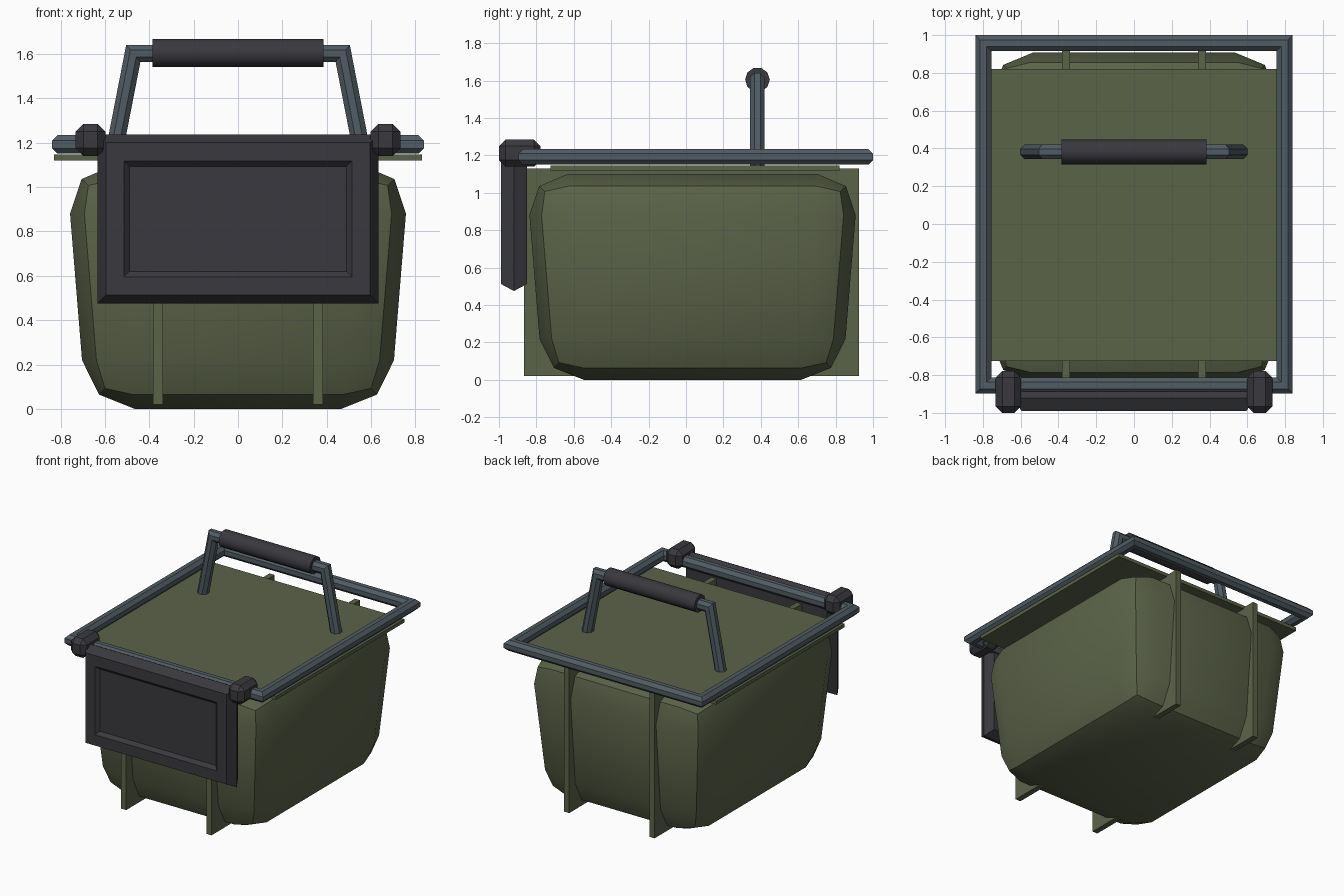
import bpy, bmesh
from math import sin, cos, pi, radians
from mathutils import Vector

default = bpy.data.objects.get("Cube")
if default:
    bpy.data.objects.remove(default, do_unlink=True)


def make_material(name, rgb):
    m = bpy.data.materials.new(name)
    m.use_nodes = True
    m.diffuse_color = (*rgb, 1)
    m.node_tree.nodes["Principled BSDF"].inputs["Base Color"].default_value = (*rgb, 1)
    return m


green = make_material("olive green", (0.105, 0.125, 0.066))
steel = make_material("blue grey steel", (0.082, 0.107, 0.125))
black = make_material("charcoal", (0.042, 0.040, 0.048))


def finish(bm, name, mat, smooth=None):
    bmesh.ops.recalc_face_normals(bm, faces=bm.faces[:])
    mesh = bpy.data.meshes.new(name)
    bm.to_mesh(mesh)
    bm.free()
    mesh.materials.append(mat)
    ob = bpy.data.objects.new(name, mesh)
    bpy.context.collection.objects.link(ob)
    if smooth:
        bpy.ops.object.select_all(action='DESELECT')
        ob.select_set(True)
        bpy.context.view_layer.objects.active = ob
        bpy.ops.object.shade_smooth_by_angle(angle=radians(smooth))
    return ob


def box(name, mat, lo, hi, bevel=0, segments=1, taper=0, smooth=None):
    """Box between two corners; taper draws the bottom edge inward."""
    bm = bmesh.new()
    bmesh.ops.create_cube(bm, size=1)
    lo, hi = Vector(lo), Vector(hi)
    mid, size = (lo + hi) / 2, hi - lo
    for v in bm.verts:
        low = v.co.z < 0
        v.co = mid + v.co * size
        if low:
            v.co.x -= taper if v.co.x > mid.x else -taper
            v.co.y -= taper if v.co.y > mid.y else -taper
    if bevel:
        bmesh.ops.bevel(bm, geom=bm.edges[:], offset=bevel, segments=segments,
                        profile=0.5, affect='EDGES')
    return finish(bm, name, mat, smooth)


def loft(name, mat, rings, closed=False, smooth=None):
    """Skin a list of equal-sized vertex rings."""
    bm = bmesh.new()
    loops = [[bm.verts.new(p) for p in ring] for ring in rings]
    n = len(loops[0])
    pairs = list(zip(loops, loops[1:]))
    if closed:
        pairs.append((loops[-1], loops[0]))
    else:
        bm.faces.new(loops[0])
        bm.faces.new(loops[-1])
    for a, b in pairs:
        for i in range(n):
            j = (i + 1) % n
            bm.faces.new((a[i], a[j], b[j], b[i]))
    return finish(bm, name, mat, smooth)


def tube(name, mat, path, normal, radius, sides=8, turn=0.5, closed=False, smooth=None):
    """Mitred tube along a flat path; normal is the path's plane normal."""
    pts, normal = [Vector(p) for p in path], Vector(normal)
    rings = []
    for i, p in enumerate(pts):
        before = pts[i - 1] if closed or i else None
        after = pts[(i + 1) % len(pts)] if closed or i < len(pts) - 1 else None
        d_in = (p - before).normalized() if before else (after - p).normalized()
        d_out = (after - p).normalized() if after else d_in
        along = (d_in + d_out).normalized()
        side = along.cross(normal) / along.dot(d_in)
        angles = [2 * pi * (k + turn) / sides for k in range(sides)]
        rings.append([p + radius * (cos(a) * side + sin(a) * normal) for a in angles])
    return loft(name, mat, rings, closed, smooth)


# Container body, lid and the ribs that show at front and back
box("container_body", green, (-0.775, -0.855, 0), (0.775, 0.925, 1.10),
    bevel=0.22, segments=2, taper=0.09, smooth=30)
box("lid_plate", green, (-0.83, -0.725, 1.12), (0.83, 0.82, 1.147))
for side, x in (("right", -0.36), ("left", 0.36)):
    box(side + "_rib", green, (x - 0.022, -0.865, 0.02), (x + 0.022, 0.925, 1.13))

# Rectangular rim rail
tube("rim_rail", steel,
     [(-0.797, -0.855, 1.192), (0.797, -0.855, 1.192),
      (0.797, 0.958, 1.192), (-0.797, 0.958, 1.192)],
     (0, 0, 1), 0.045, closed=True)

# Carrying handle with a thicker grip
tube("handle_bar", steel,
     [(-0.562, 0.382, 1.14), (-0.472, 0.382, 1.602),
      (0.472, 0.382, 1.602), (0.562, 0.382, 1.14)], (0, 1, 0), 0.042)
tube("handle_grip", black, [(-0.385, 0.382, 1.605), (0.385, 0.382, 1.605)],
     (0, 0, 1), 0.066, sides=10, turn=0, smooth=40)


# Front panel: chamfered rim and a shallow recess
def panel_ring(y, inset):
    x, low, high = 0.634 - inset, 0.475 + inset, 1.238 - inset
    return [(-x, y, low), (x, y, low), (x, y, high), (-x, y, high)]


loft("front_panel", black, [panel_ring(y, inset) for y, inset in (
    (-0.85, 0.038), (-0.92, 0), (-0.99, 0.038), (-0.99, 0.12), (-0.965, 0.145))])

# Clamps holding the panel on the rail
for side, x in (("right", -0.665), ("left", 0.665)):
    box(side + "_clamp", black, (x - 0.067, -1.0, 1.14), (x + 0.067, -0.778, 1.285),
        bevel=0.035)
